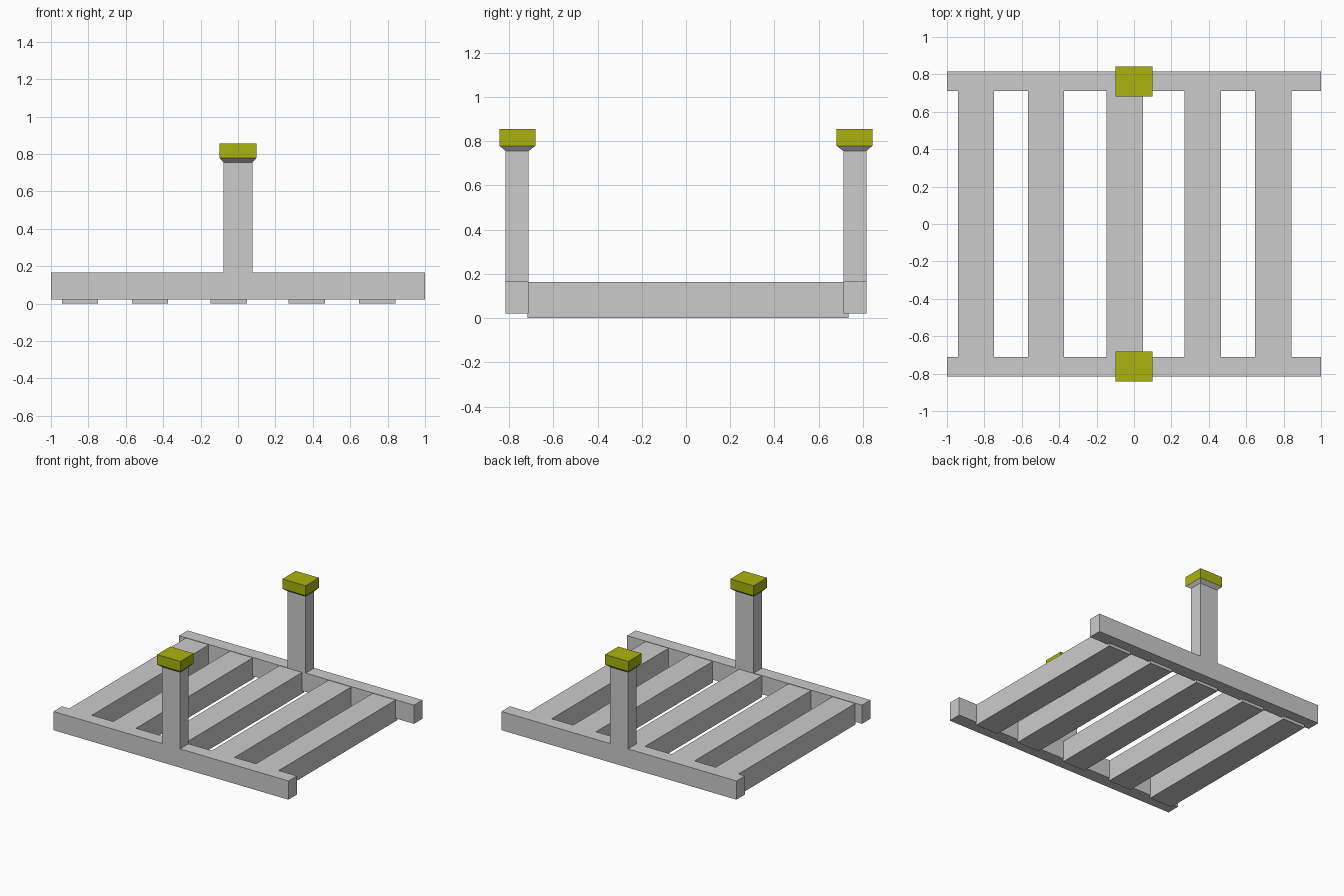
import bpy

if "Cube" in bpy.data.objects:
    bpy.data.objects.remove(bpy.data.objects["Cube"])

SLAT_XS = (-0.845, -0.47, -0.05, 0.368, 0.745)


def material(name, rgb):
    mat = bpy.data.materials.new(name)
    mat.diffuse_color = (*rgb, 1)
    mat.use_nodes = True
    mat.node_tree.nodes["Principled BSDF"].inputs["Base Color"].default_value = mat.diffuse_color
    return mat


def add_mesh(name, verts, faces, mat=None):
    mesh = bpy.data.meshes.new(name)
    mesh.from_pydata(verts, [], faces)
    obj = bpy.data.objects.new(name, mesh)
    bpy.context.collection.objects.link(obj)
    if mat:
        mesh.materials.append(mat)
    return obj


def loft(name, lower, upper, mat=None):
    """Closed solid between two matching loops."""
    n = len(lower)
    faces = [tuple(reversed(range(n))), tuple(range(n, 2 * n))]
    faces += [(i, (i + 1) % n, n + (i + 1) % n, n + i) for i in range(n)]
    return add_mesh(name, lower + upper, faces, mat)


def rect(x0, x1, y0, y1, z):
    return [(x0, y0, z), (x1, y0, z), (x1, y1, z), (x0, y1, z)]


def mirror_to_back(obj):
    obj.modifiers.new("Mirror", "MIRROR").use_axis = (False, True, False)


yellow = material("yellow", (0.40, 0.45, 0.005))

# Cross slats, running front to back
for i, x in enumerate(SLAT_XS):
    loft(f"slat_{i + 1}", rect(x - 0.097, x + 0.097, -0.716, 0.735, 0.0),
         rect(x - 0.097, x + 0.097, -0.716, 0.735, 0.163))

# Side rail and upright post in one T-shaped outline
outline = [(-1, 0.022), (1, 0.022), (1, 0.166), (0.078, 0.166),
           (0.078, 0.755), (-0.078, 0.755), (-0.078, 0.166), (-1, 0.166)]
mirror_to_back(loft("rail_with_post", [(x, -0.712, z) for x, z in reversed(outline)],
                    [(x, -0.815, z) for x, z in reversed(outline)][:]))
rail = bpy.data.objects["rail_with_post"]
rail.data.flip_normals()

# Flared collar under each cap
mirror_to_back(loft("post_collar", rect(-0.078, 0.078, -0.815, -0.712, 0.755),
                    rect(-0.099, 0.099, -0.843, -0.681, 0.779)))

# Yellow cap
mirror_to_back(loft("post_cap", rect(-0.099, 0.099, -0.843, -0.681, 0.779),
                    rect(-0.099, 0.099, -0.843, -0.681, 0.855), yellow))
